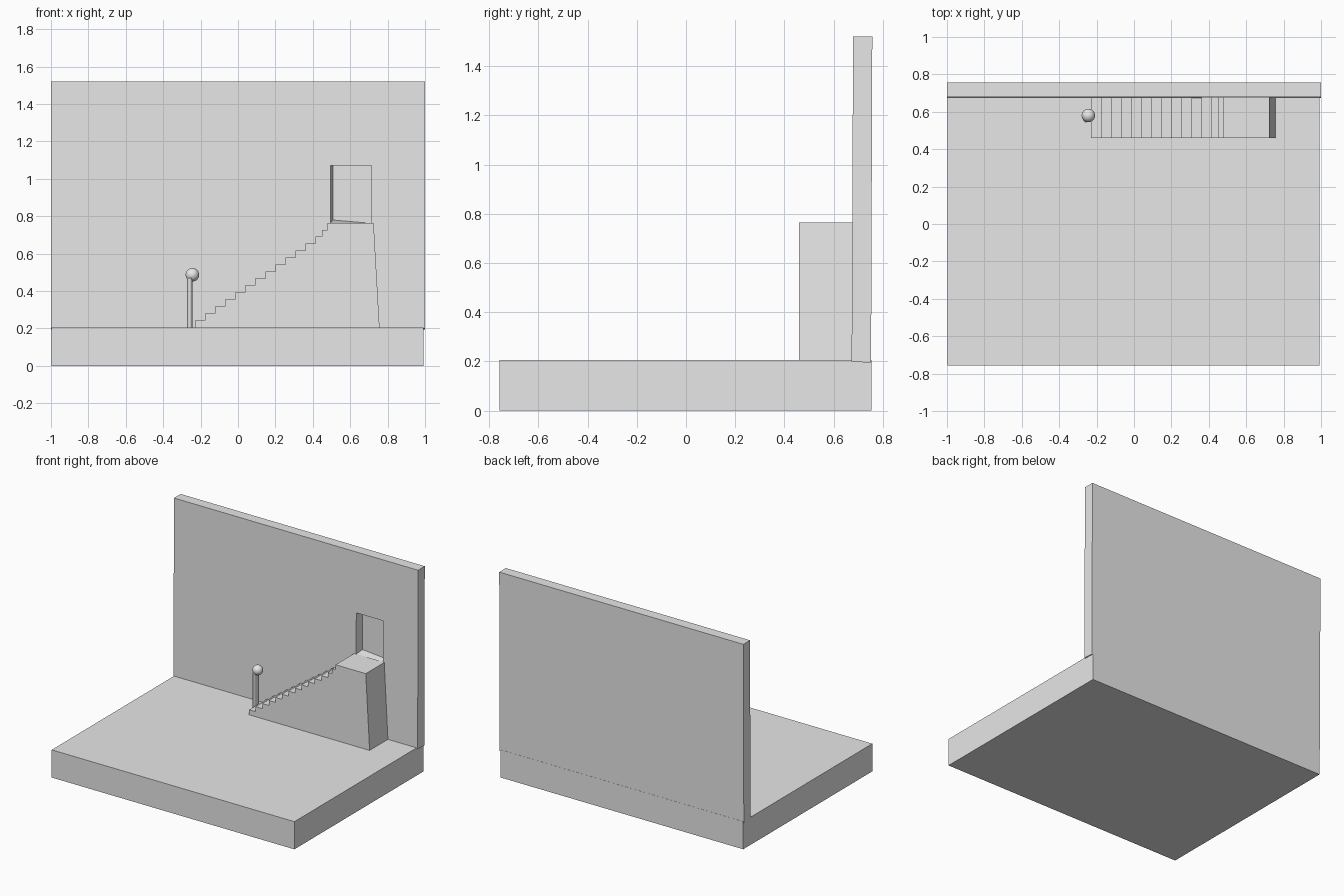
import bpy, bmesh, math

if "Cube" in bpy.data.objects:
    bpy.data.objects.remove(bpy.data.objects["Cube"])

grey = bpy.data.materials.new("plain grey")
grey.diffuse_color = (0.8, 0.8, 0.8, 1)
grey.use_nodes = True
grey.node_tree.nodes["Principled BSDF"].inputs["Base Color"].default_value = grey.diffuse_color


def finish(name, bm):
    bmesh.ops.recalc_face_normals(bm, faces=bm.faces[:])
    me = bpy.data.meshes.new(name)
    bm.to_mesh(me)
    bm.free()
    me.materials.append(grey)
    ob = bpy.data.objects.new(name, me)
    bpy.context.collection.objects.link(ob)
    return ob


def loft(name, a, b):
    """Solid between two matching outlines of 3D points."""
    bm = bmesh.new()
    va = [bm.verts.new(p) for p in a]
    vb = [bm.verts.new(p) for p in b]
    bm.faces.new(va)
    bm.faces.new(vb[::-1])
    n = len(a)
    for i in range(n):
        j = (i + 1) % n
        bm.faces.new((va[i], vb[i], vb[j], va[j]))
    return finish(name, bm)


def extrude_x(name, profile, x0, x1):
    return loft(name, [(x0, y, z) for y, z in profile], [(x1, y, z) for y, z in profile])


# Floor slab
extrude_x("floor_slab", [(-0.757, 0), (0.753, 0), (0.753, 0.205), (-0.757, 0.205)], -0.996, 0.992)

# Back wall, leaning very slightly backwards
wall = extrude_x("back_wall", [(0.673, 0.199), (0.752, 0.195), (0.757, 1.52), (0.679, 1.52)], -1, 1)

# Doorway recess cut into the wall, with a skewed jamb and sill
cutter = loft("doorway_cutter",
              [(0.483, 0.622, 0.75), (0.715, 0.622, 0.768), (0.715, 0.622, 1.07), (0.483, 0.622, 1.07)],
              [(0.507, 0.733, 0.78), (0.715, 0.733, 0.762), (0.715, 0.733, 1.07), (0.507, 0.733, 1.07)])
cutter.hide_render = True
mod = wall.modifiers.new("doorway", 'BOOLEAN')
mod.operation = 'DIFFERENCE'
mod.solver = 'EXACT'
mod.object = cutter
bpy.context.view_layer.objects.active = wall
bpy.ops.object.modifier_apply(modifier=mod.name)
bpy.data.objects.remove(cutter)

# Staircase: stepped side profile with a landing and a sloping end
risers = [-0.23 + 0.0537 * i for i in range(13)] + [0.45, 0.478]
profile = [(0.757, 0.2), (-0.23, 0.2)]
z = 0.205
for i, x in enumerate(risers):
    if i:
        profile.append((x, z))
    z = 0.205 + 0.56 * (i + 1) / len(risers)
    profile.append((x, z))
profile.append((0.725, 0.765))
loft("staircase", [(x, 0.459, z) for x, z in profile], [(x, 0.679, z) for x, z in profile])

# Newel post: oval column
outline = [(-0.258 + 0.015 * math.cos(t), 0.575 + 0.033 * math.sin(t))
           for t in (2 * math.pi * i / 32 for i in range(32))]
loft("newel_post", [(x, y, 0.2) for x, y in outline], [(x, y, 0.47) for x, y in outline])

# Ball on the post
bm = bmesh.new()
bmesh.ops.create_uvsphere(bm, u_segments=32, v_segments=16, radius=0.036)
bmesh.ops.translate(bm, vec=(-0.244, 0.58, 0.487), verts=bm.verts)
for f in bm.faces:
    f.smooth = True
finish("post_ball", bm)
